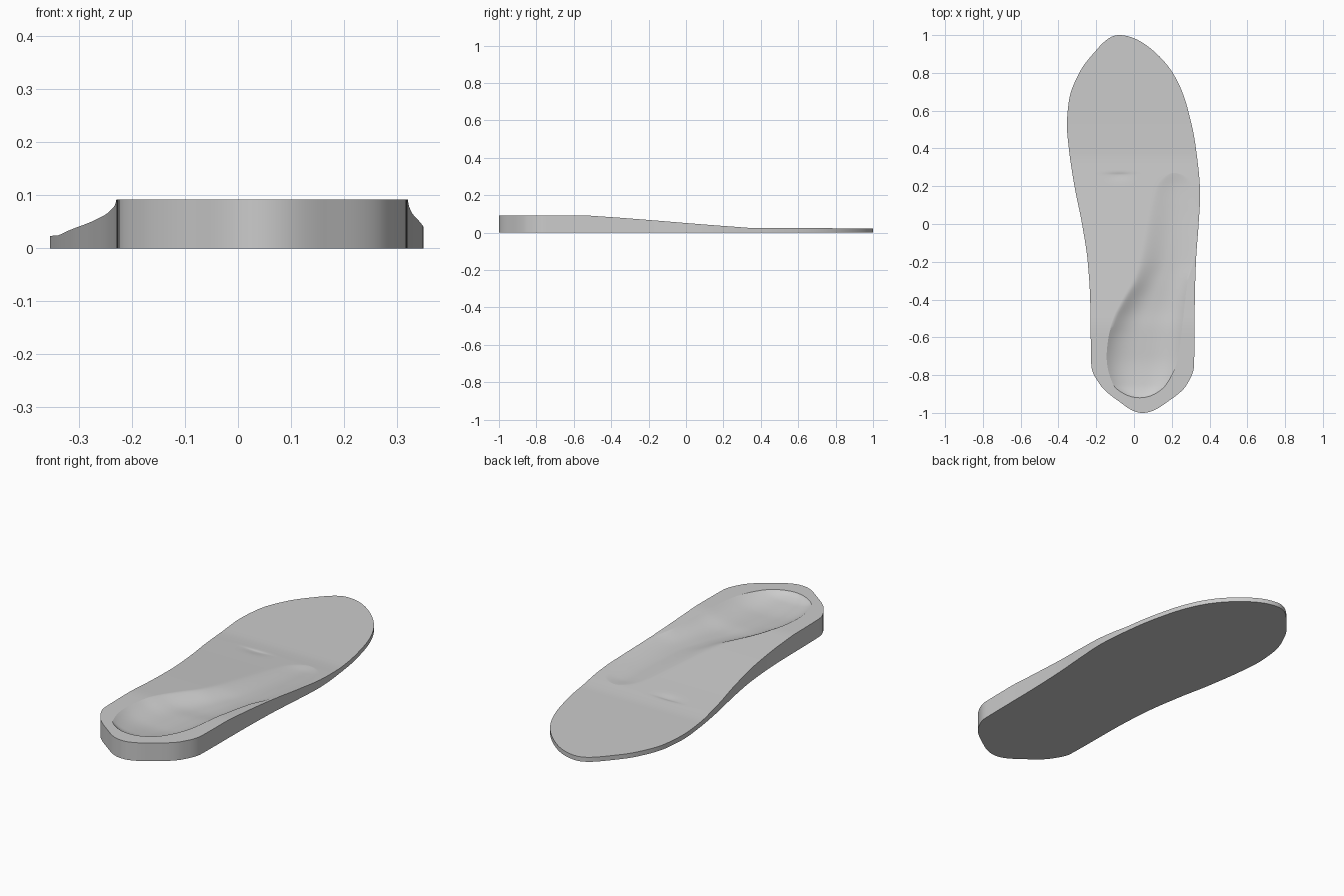
import bpy, bmesh, math

if "Cube" in bpy.data.objects:
    bpy.data.objects.remove(bpy.data.objects["Cube"], do_unlink=True)


def clamp(v):
    return max(0.0, min(1.0, v))


def curve(points, round_ends=False):
    """Monotone curve through points; round_ends closes the shape like an arc."""
    lo, hi = points[0][0], points[-1][0]

    def param(y):
        return math.acos(1 - 2 * clamp((y - lo) / (hi - lo))) if round_ends else y

    ts = [param(p[0]) for p in points]
    vs = [p[1] for p in points]
    slopes = [(vs[i + 1] - vs[i]) / (ts[i + 1] - ts[i]) for i in range(len(ts) - 1)]
    tangents = [slopes[0]]
    for a, b in zip(slopes, slopes[1:]):
        tangents.append(2 * a * b / (a + b) if a * b > 0 else 0)
    tangents.append(slopes[-1])

    def evaluate(y):
        t = max(ts[0], min(ts[-1], param(y)))
        i = 0
        while i < len(ts) - 2 and t > ts[i + 1]:
            i += 1
        h = ts[i + 1] - ts[i]
        s = (t - ts[i]) / h
        return (vs[i] * (1 + 2 * s) * (1 - s) ** 2 + h * tangents[i] * s * (1 - s) ** 2
                + vs[i + 1] * s * s * (3 - 2 * s) + h * tangents[i + 1] * s * s * (s - 1))
    return evaluate


# Sole outline, as x against y
sole_right = curve([(-1, .045), (-.95, -.065), (-.85, -.18), (-.75, -.226), (-.4, -.232),
                    (-.2, -.245), (0, -.275), (.2, -.315), (.4, -.345), (.52, -.355),
                    (.65, -.345), (.8, -.29), (.92, -.2), (1, -.08)], True)
sole_left = curve([(-1, .045), (-.95, .165), (-.85, .28), (-.75, .318), (-.4, .322),
                   (-.2, .328), (0, .342), (.15, .35), (.4, .328), (.6, .287),
                   (.7, .255), (.8, .205), (.95, .06), (1, -.08)], True)

# Thickness along the length
top_height = curve([(-1, .092), (-.56, .092), (-.45, .086), (.25, .032), (.38, .024), (1, .023)])

# Footbed hollow: rim on each side and depth
HEEL, BALL = -.92, .27
bed_right = curve([(HEEL, .03), (-.9, -.05), (-.85, -.11), (-.7, -.145), (-.6, -.135),
                   (-.5, -.105), (-.4, -.055), (-.3, 0), (-.2, .03), (0, .07),
                   (.1, .09), (.2, .12), (.25, .16), (BALL, .21)], True)
bed_left = curve([(HEEL, .03), (-.9, .11), (-.85, .17), (-.7, .235), (-.5, .26),
                  (-.3, .285), (-.2, .315), (-.1, .327), (.05, .335), (.2, .31),
                  (.25, .275), (BALL, .21)], True)
bed_depth = curve([(HEEL, 0), (-.9, .015), (-.85, .03), (-.7, .045), (-.5, .045),
                   (-.3, .032), (-.1, .02), (.1, .012), (.2, .008), (BALL, 0)])


def hollow(u, y):
    """Depth of the footbed at u (-1 to 1 across it), softer towards the front."""
    soft = clamp((y + .6) / .4) if u < 0 else clamp((y + .3) / .4)
    return bed_depth(y) * (1 - abs(u) ** (3 - soft)) ** (1 + .8 * soft)


def toe_joint_dent(x, y):
    """Small shallow mark with a crisper front edge."""
    spread = .012 if y > .26 else .03
    return .004 * math.exp(-((x + .08) / .06) ** 2 - ((y - .26) / spread) ** 2)


def rows(a, b, count):
    return [a + (b - a) * (1 - math.cos(math.pi * i / count)) / 2 for i in range(count)]


def build_insole():
    bm = bmesh.new()
    known = {}

    def vert(x, y, z):
        key = (round(x, 5), round(y, 5), round(z, 5))
        if key not in known:
            known[key] = bm.verts.new(key)
        return known[key]

    def face(*corners):
        unique = list(dict.fromkeys(corners))
        if len(unique) > 2 and not bm.faces.get(unique):
            bm.faces.new(unique)

    outer, inner = 20, 28
    top, base = [], []
    for y in rows(-1, HEEL, 16) + rows(HEEL, BALL, 76) + rows(BALL, 1, 50) + [1]:
        right, left = sole_right(y), sole_left(y)
        if HEEL < y < BALL:
            rim_r, rim_l = bed_right(y), min(bed_left(y), left - .005)
        else:
            rim_r = rim_l = max(right, min(left, .03 if y <= HEEL else .21))
        across = [(right + (rim_r - right) * i / outer, None) for i in range(outer)]
        across += [(rim_r + (rim_l - rim_r) * i / inner, 2 * i / inner - 1)
                   for i in range(inner + 1)]
        across += [(rim_l + (left - rim_l) * i / outer, None) for i in range(1, outer + 1)]
        line = []
        for x, u in across:
            z = top_height(y) - toe_joint_dent(x, y)
            if u is not None and HEEL < y < BALL:
                z -= hollow(u, y)
            line.append(vert(x, y, z))
        top.append(line)
        base.append((vert(right, y, 0), vert(left, y, 0)))

    for i in range(len(top) - 1):
        a, b = top[i], top[i + 1]
        for j in range(len(a) - 1):
            face(a[j], a[j + 1], b[j + 1], b[j])
        (ar, al), (br, bl) = base[i], base[i + 1]
        face(ar, br, bl, al)
        face(a[0], b[0], br, ar)
        face(a[-1], al, bl, b[-1])

    bmesh.ops.recalc_face_normals(bm, faces=bm.faces[:])
    mesh = bpy.data.meshes.new("insole")
    bm.to_mesh(mesh)
    bm.free()
    obj = bpy.data.objects.new("insole", mesh)
    bpy.context.collection.objects.link(obj)
    return obj


# Single foam colour
grey = bpy.data.materials.new("foam grey")
grey.use_nodes = True
colour = (.6, .6, .6, 1)
grey.diffuse_color = colour
grey.node_tree.nodes["Principled BSDF"].inputs["Base Color"].default_value = colour

insole = build_insole()
insole.data.materials.append(grey)
bpy.ops.object.select_all(action="DESELECT")
insole.select_set(True)
bpy.context.view_layer.objects.active = insole
bpy.ops.object.shade_smooth_by_angle(angle=math.radians(30))
